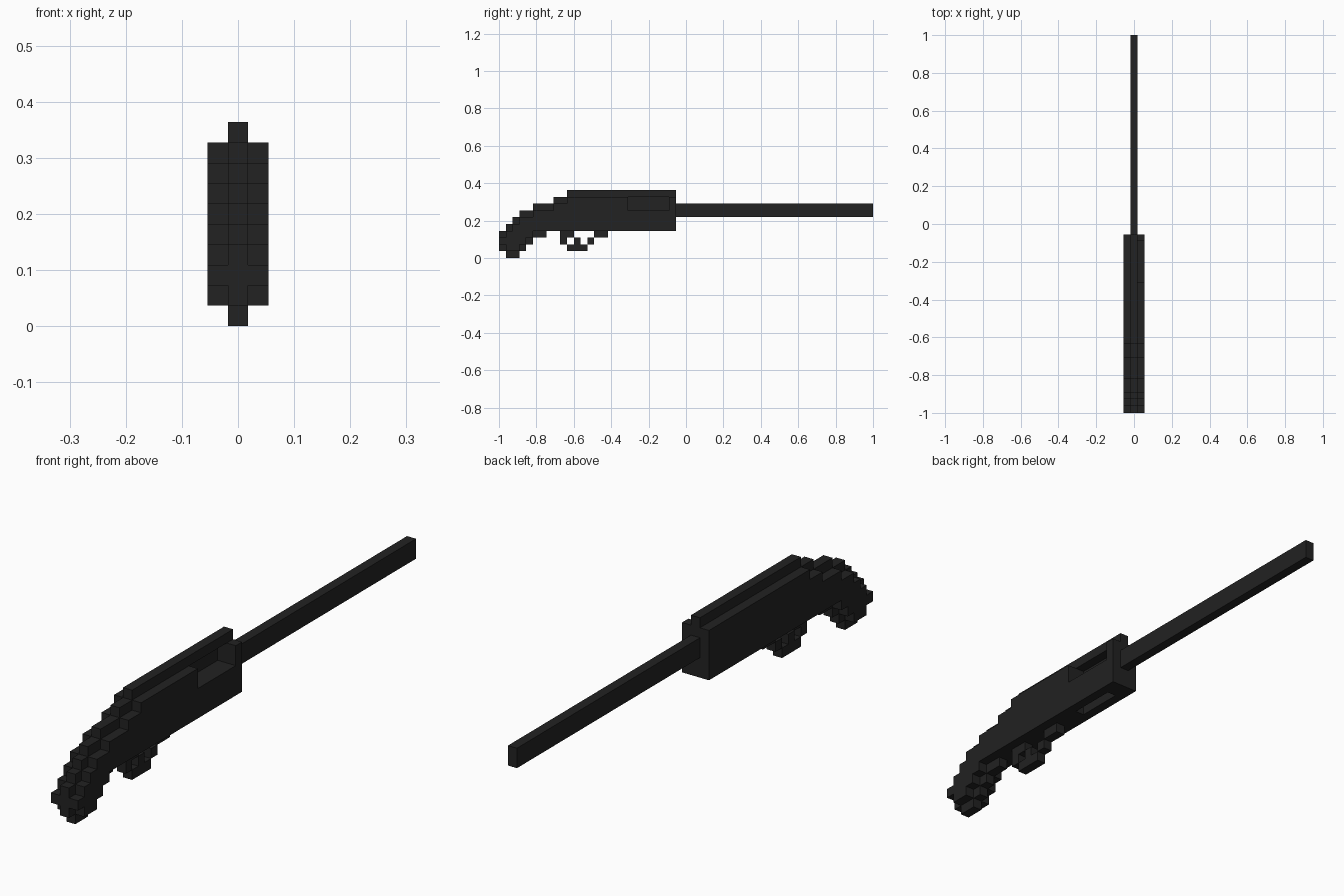
import bpy
import bmesh

cube = bpy.data.objects.get("Cube")
if cube:
    bpy.data.objects.remove(cube, do_unlink=True)

U = 2 / 55  # edge length of one block

metal = bpy.data.materials.new("dark gunmetal")
metal.use_nodes = True
colour = (0.016, 0.016, 0.016, 1)
metal.diffuse_color = colour
metal.node_tree.nodes["Principled BSDF"].inputs["Base Color"].default_value = colour


def slab(name, x, start, runs):
    """Stepped side profile, one block thick, centred on block column x.
    Each run is (length, lowest block row, top row edge), going back to muzzle."""
    top, bottom, y = [], [], start
    for length, low, high in runs:
        top += [(y, high), (y + length, high)]
        bottom += [(y, low), (y + length, low)]
        y += length
    outline = []
    for p in bottom + top[::-1]:
        if not outline or outline[-1] != p:
            outline.append(p)
    bm = bmesh.new()
    verts = [bm.verts.new(((x - 0.5) * U, py * U - 1, pz * U)) for py, pz in outline]
    face = bm.faces.new(verts)
    new = bmesh.ops.extrude_face_region(bm, geom=[face])["geom"]
    moved = [v for v in new if isinstance(v, bmesh.types.BMVert)]
    bmesh.ops.translate(bm, vec=(U, 0, 0), verts=moved)
    bmesh.ops.recalc_face_normals(bm, faces=bm.faces)
    mesh = bpy.data.meshes.new(name)
    bm.to_mesh(mesh)
    bm.free()
    mesh.materials.append(metal)
    obj = bpy.data.objects.new(name, mesh)
    bpy.context.collection.objects.link(obj)
    return obj


# Curved grip: a tall centre with lower cheeks on both sides
slab("grip_core", 0, 0, [(1, 1, 4), (1, 0, 5), (1, 0, 6), (1, 1, 7), (1, 2, 7),
                         (2, 3, 8), (1, 4, 8), (2, 4, 9)])
for side, x in (("left", 1), ("right", -1)):
    slab("grip_cheek_" + side, x, 0, [(1, 2, 3), (1, 1, 4), (1, 1, 5), (1, 2, 6),
                                      (1, 3, 6), (3, 4, 7), (2, 4, 8)])

# Receiver: ejection port open on the left, loading slot below
slab("receiver_core", 0, 10, [(9, 4, 9), (5, 5, 7), (1, 4, 7), (1, 4, 9)])
slab("receiver_left", 1, 10, [(9, 4, 9), (6, 4, 7), (1, 4, 9)])
slab("receiver_right", -1, 10, [(16, 4, 9)])
slab("top_rib", 0, 10, [(16, 9, 10)])

# Barrel
slab("barrel", 0, 26, [(29, 6, 8)])

# Trigger and guard
slab("guard_rear", 0, 9, [(1, 2, 4)])
slab("guard_bottom", 0, 10, [(3, 1, 2)])
slab("guard_front", 0, 13, [(1, 2, 3)])
slab("guard_mount", 0, 14, [(2, 3, 4)])
slab("trigger_root", 0, 10, [(1, 3, 4)])
slab("trigger_tip", 0, 11, [(1, 2, 3)])
